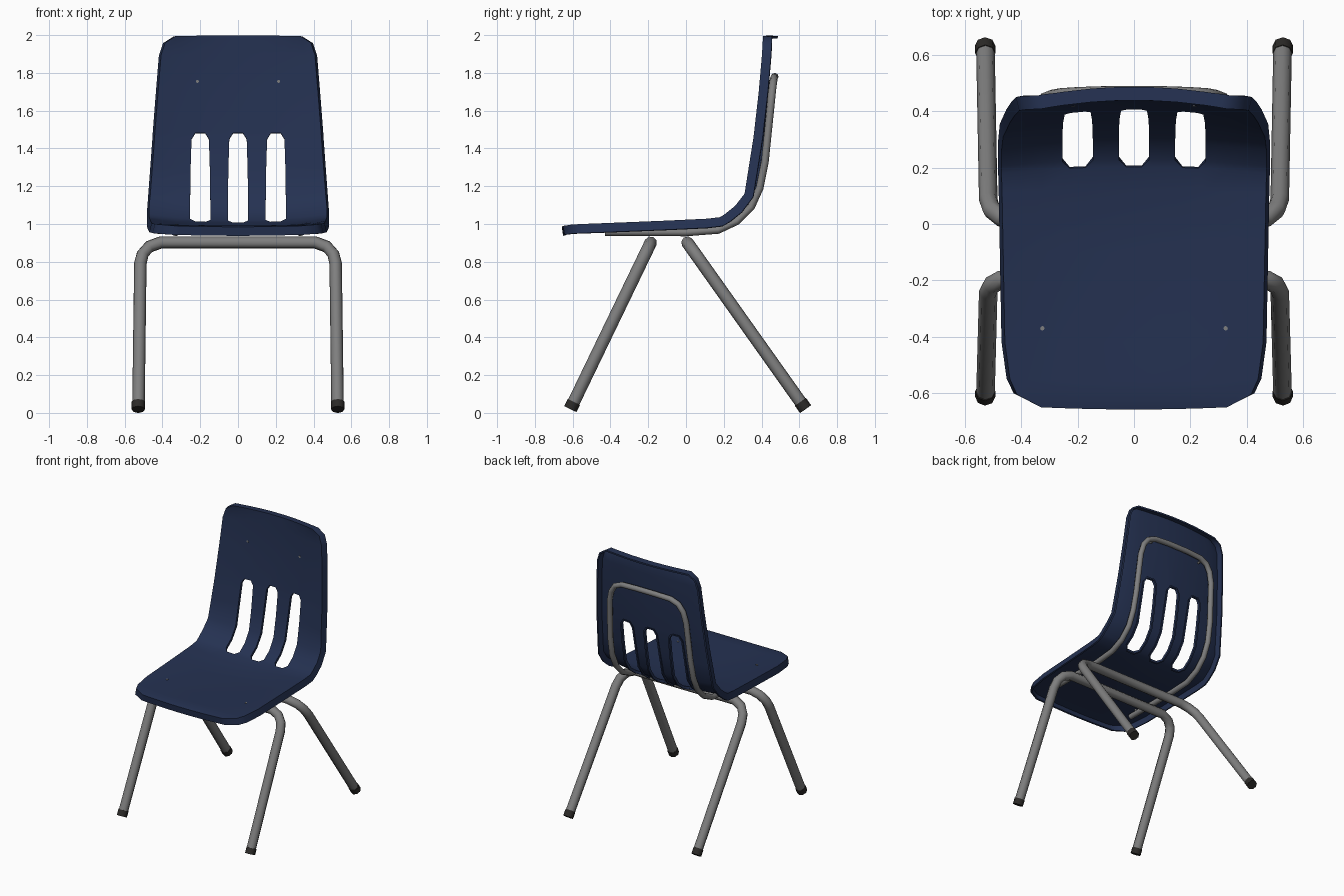
import bpy, bmesh, math
from mathutils import Vector

if "Cube" in bpy.data.objects:
    bpy.data.objects.remove(bpy.data.objects["Cube"])


def material(name, rgb):
    m = bpy.data.materials.new(name)
    m.diffuse_color = (*rgb, 1)
    m.use_nodes = True
    m.node_tree.nodes["Principled BSDF"].inputs["Base Color"].default_value = m.diffuse_color
    return m


navy = material("navy plastic", (0.018, 0.031, 0.083))
steel = material("grey steel", (0.21, 0.21, 0.21))
rubber = material("dark rubber", (0.025, 0.023, 0.021))


def finish(obj, mat, angle=40):
    obj.data.materials.append(mat)
    bpy.ops.object.select_all(action='DESELECT')
    obj.select_set(True)
    bpy.context.view_layer.objects.active = obj
    bpy.ops.object.convert(target='MESH')
    bpy.ops.object.shade_smooth_by_angle(angle=math.radians(angle))


# Shell cross-sections, front to top:
# centre y, centre z, edge y, edge z, half width, slot half width
ROWS = [
    (-0.658, 0.985, -0.650, 0.990, 0.330, 0.05),
    (-0.630, 0.992, -0.605, 0.997, 0.415, 0.05),
    (-0.560, 0.992, -0.550, 1.000, 0.440, 0.05),
    (-0.420, 0.988, -0.420, 1.005, 0.458, 0.05),
    (-0.100, 0.984, -0.100, 1.018, 0.464, 0.05),
    (0.120, 0.990, 0.110, 1.028, 0.468, 0.05),
    (0.203, 1.008, 0.180, 1.036, 0.470, 0.028),   # slots start
    (0.228, 1.018, 0.205, 1.052, 0.470, 0.054),
    (0.290, 1.062, 0.260, 1.096, 0.470, 0.054),
    (0.342, 1.140, 0.310, 1.160, 0.464, 0.053),
    (0.374, 1.290, 0.332, 1.300, 0.453, 0.051),
    (0.402, 1.450, 0.356, 1.450, 0.442, 0.046),
    (0.406, 1.482, 0.360, 1.482, 0.440, 0.026),   # slots end
    (0.428, 1.700, 0.385, 1.700, 0.423, 0.05),
    (0.436, 1.900, 0.402, 1.895, 0.407, 0.05),
    (0.438, 1.975, 0.406, 1.960, 0.385, 0.05),
    (0.439, 1.998, 0.408, 1.995, 0.330, 0.05),
]
SLOT_FIRST, SLOT_LAST = 6, 12


def columns(hw, s):
    half = [s, 0.2 - s, 0.2 + s]
    half += [0.25 + (hw - 0.25) * f for f in (0.35, 0.7, 1)]
    return [-x for x in reversed(half)] + half


# Seat and back in one moulded shell: grid with three slots left open
bm = bmesh.new()
grid, back_dir = [], {}
for i, (yc, zc, ye, ze, hw, s) in enumerate(ROWS):
    a, b = ROWS[max(i - 1, 0)], ROWS[min(i + 1, len(ROWS) - 1)]
    t = Vector((0, b[2] - a[2], b[3] - a[3])).normalized()
    row = []
    for x in columns(hw, s):
        k = (x / hw) ** 2
        v = bm.verts.new((x, yc + (ye - yc) * k, zc + (ze - zc) * k))
        back_dir[v] = Vector((0, t.z, -t.y))
        row.append(v)
    grid.append(row)
for i in range(len(grid) - 1):
    for c in range(len(grid[0]) - 1):
        if c in (3, 5, 7) and SLOT_FIRST <= i < SLOT_LAST:
            continue
        bm.faces.new((grid[i][c], grid[i][c + 1], grid[i + 1][c + 1], grid[i + 1][c]))

# Turned-back rim around the outside and a shallow lip around the slots
rim = {v for r in grid for v in (r[0], r[-1])} | set(grid[0]) | set(grid[-1])
for e in [e for e in bm.edges if e.is_boundary]:
    e.tag = True
lip = {}
for e in [e for e in bm.edges if e.tag]:
    loop = e.link_loops[0]
    v0, v1 = loop.vert, loop.link_loop_next.vert
    for v in (v0, v1):
        if v not in lip:
            depth = 0.048 if v in rim else 0.02
            flare = math.copysign(0.012, v.co.x) if v in rim and abs(v.co.x) > 0.3 else 0
            lip[v] = bm.verts.new(v.co + back_dir[v] * depth + Vector((flare, 0, 0)))
    bm.faces.new((v1, v0, lip[v0], lip[v1]))
me = bpy.data.meshes.new("seat_shell")
bm.to_mesh(me)
bm.free()
shell = bpy.data.objects.new("seat_shell", me)
bpy.context.collection.objects.link(shell)
mod = shell.modifiers.new("thickness", 'SOLIDIFY')
mod.thickness = 0.012
mod.offset = -1
finish(shell, navy, 45)


def tube(name, pts, radius, mat):
    cu = bpy.data.curves.new(name, 'CURVE')
    cu.dimensions = '3D'
    cu.bevel_depth = radius
    cu.bevel_resolution = 2
    cu.use_fill_caps = True
    sp = cu.splines.new('POLY')
    sp.points.add(len(pts) - 1)
    for p, co in zip(sp.points, pts):
        p.co = (*co, 1)
    obj = bpy.data.objects.new(name, cu)
    bpy.context.collection.objects.link(obj)
    finish(obj, mat, 50)


def mirrored(half):
    """Complete a path from its right half, which ends near the middle."""
    return half + [(-x, y, z) for x, y, z in reversed(half)]


# Leg frames: each pair of legs is one bent tube passing under the seat
for name, foot_y, top_y in (("front", -0.612, -0.185), ("back", 0.633, 0.005)):
    def on_leg(x, z):
        return (x, foot_y + (top_y - foot_y) * (z - 0.02) / 0.885, z)
    tube(name + "_legs", mirrored([on_leg(0.527, 0.03), on_leg(0.517, 0.79),
         on_leg(0.505, 0.84), on_leg(0.47, 0.88), on_leg(0.41, 0.902)]), 0.033, steel)
    # Rubber foot caps
    for side, sx in (("left", -1), ("right", 1)):
        tube(f"{name}_{side}_foot", [on_leg(0.528 * sx, 0.02), on_leg(0.5275 * sx, 0.058)],
             0.036, rubber)

# Support hoop behind the back, running forward under the seat
tube("support_hoop", mirrored([
    (0.33, -0.43, 0.957), (0.33, 0.0, 0.955), (0.335, 0.17, 0.968), (0.335, 0.27, 1.015),
    (0.335, 0.345, 1.09), (0.335, 0.39, 1.19), (0.33, 0.418, 1.33), (0.315, 0.448, 1.62),
    (0.295, 0.456, 1.70), (0.26, 0.462, 1.75), (0.2, 0.466, 1.775), (0.08, 0.47, 1.78)]),
    0.02, steel)

# Small rivets on the back and the seat
for sx in (-1, 1):
    tube("back_rivet", [(0.215 * sx, 0.417, 1.755), (0.215 * sx, 0.45, 1.755)], 0.008, steel)
    tube("seat_rivet", [(0.325 * sx, -0.37, 0.96), (0.325 * sx, -0.37, 1.001)], 0.008, steel)
